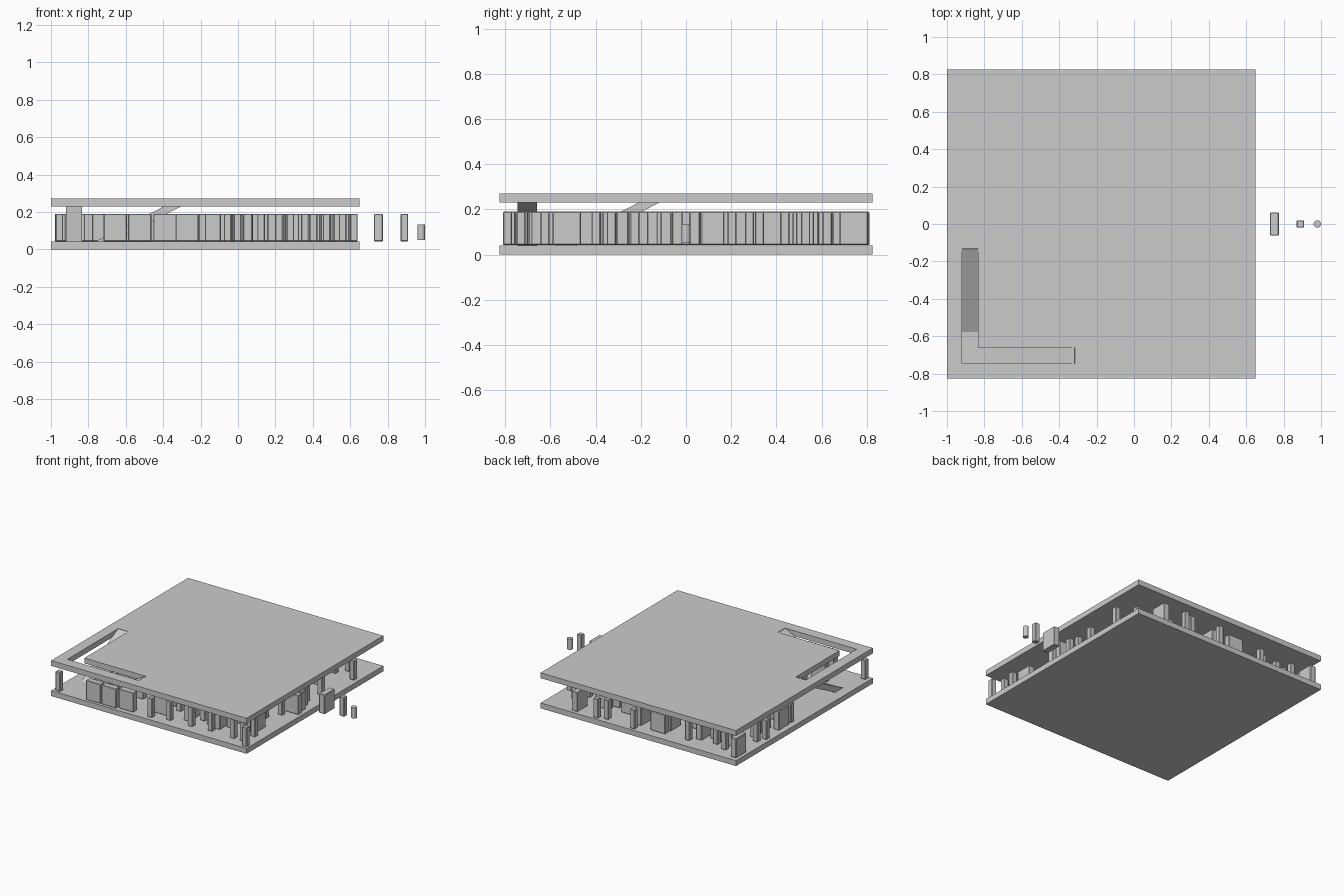
import bpy, bmesh, math, random
from mathutils import Matrix, Vector

if "Cube" in bpy.data.objects:
    bpy.data.objects.remove(bpy.data.objects["Cube"])

random.seed(7)


def mesh_object(name, bm):
    bmesh.ops.recalc_face_normals(bm, faces=bm.faces)
    me = bpy.data.meshes.new(name)
    bm.to_mesh(me)
    bm.free()
    ob = bpy.data.objects.new(name, me)
    bpy.context.collection.objects.link(ob)
    return ob


def extrude_profile(name, pts, depth, matrix=Matrix()):
    """Extrude a flat outline along its local z axis."""
    bm = bmesh.new()
    face = bm.faces.new([bm.verts.new((x, y, 0)) for x, y in pts])
    ext = bmesh.ops.extrude_face_region(bm, geom=[face])
    top = [v for v in ext["geom"] if isinstance(v, bmesh.types.BMVert)]
    bmesh.ops.translate(bm, verts=top, vec=(0, 0, depth))
    bmesh.ops.transform(bm, matrix=matrix, verts=bm.verts)
    return mesh_object(name, bm)


def rect(x0, y0, x1, y1):
    return [(x0, y0), (x1, y0), (x1, y1), (x0, y1)]


# floor and upper deck
deck = rect(-1, -0.825, 0.65, 0.825)
extrude_profile("lower_floor", deck, 0.041)
upper = extrude_profile("upper_deck", deck, 0.041, Matrix.Translation((0, 0, 0.23)))

# L-shaped stair opening
opening = [(-0.92, -0.745), (-0.315, -0.745), (-0.315, -0.66),
           (-0.835, -0.66), (-0.835, -0.13), (-0.92, -0.13)]
cutter = extrude_profile("opening_cutter", opening, 0.2, Matrix.Translation((0, 0, 0.15)))
cut = upper.modifiers.new("opening", 'BOOLEAN')
cut.operation = 'DIFFERENCE'
cut.solver = 'EXACT'
cut.object = cutter
cutter.hide_render = True
cutter.display_type = 'WIRE'
cutter.hide_set(True)

# two ramps: profile is (distance along run, height)
ramp = [(0, 0.04), (0.018, 0.0), (0.465, 0.232), (0.447, 0.27)]
along_y = Matrix(((0, 0, 1, -0.92), (1, 0, 0, -0.58), (0, 1, 0, 0), (0, 0, 0, 1)))
along_x = Matrix(((1, 0, 0, -0.765), (0, 0, 1, -0.745), (0, 1, 0, 0), (0, 0, 0, 1)))
extrude_profile("side_ramp", ramp, 0.085, along_y)
extrude_profile("front_ramp", ramp, 0.085, along_x)


# prototype meshes for the three kinds of furniture
def block_mesh(name, sx, sy, sz):
    bm = bmesh.new()
    bmesh.ops.create_cube(bm, size=1)
    bmesh.ops.scale(bm, vec=(sx, sy, sz), verts=bm.verts)
    bmesh.ops.translate(bm, vec=(0, 0, sz / 2), verts=bm.verts)
    bmesh.ops.bevel(bm, geom=bm.edges[:], offset=0.004, segments=1, affect='EDGES')
    me = bpy.data.meshes.new(name)
    bm.to_mesh(me)
    bm.free()
    return me


cabinet = block_mesh("cabinet", 0.048, 0.125, 0.148)
pillar = block_mesh("pillar", 0.04, 0.04, 0.148)


def place(name, mesh, x, y, turn=0):
    ob = bpy.data.objects.new(name, mesh)
    ob.location = (x, y, 0.042)
    ob.rotation_euler.z = turn * math.pi / 2
    bpy.context.collection.objects.link(ob)


# spare set standing outside the building
place("outside_cabinet", cabinet, 0.751, 0)
place("outside_pillar", pillar, 0.89, 0)
bm = bmesh.new()
bmesh.ops.create_cone(bm, cap_ends=True, segments=16, radius1=0.02, radius2=0.02, depth=0.082,
                      matrix=Matrix.Translation((0.98, 0, 0.092)))
mesh_object("outside_post", bm)

# furniture along the front edge: x, y, wide or not
front = [(-0.955, -0.79, 0), (-0.656, -0.785, 1), (-0.525, -0.785, 1), (-0.39, -0.77, 1),
         (-0.19, -0.775, 0), (-0.056, -0.74, 0), (0.124, -0.735, 0), (0.28, -0.72, 0),
         (0.474, -0.73, 0), (0.56, -0.73, 0), (0.62, -0.79, 0)]
taken = []
for x, y, wide in front:
    place("front_unit", cabinet if wide else pillar, x, y, 1)
    taken.append((x, y, 0.065 if wide else 0.02, 0.025))


# scattered furniture on the floor, kept clear of neighbours and ramps
def is_free(x, y, hx, hy):
    in_side = x - hx < -0.83 and -0.75 < y + hy and y - hy < -0.11
    in_front = x - hx < -0.3 and y - hy < -0.65
    if in_side or in_front:
        return False
    return all(abs(x - a) > hx + c + 0.01 or abs(y - b) > hy + d + 0.01
               for a, b, c, d in taken)


tries = 0
while len(taken) < 125 and tries < 4000:
    tries += 1
    wide = random.random() < 0.5
    turn = random.randint(0, 1)
    hx, hy = (0.024, 0.0625) if wide else (0.02, 0.02)
    if turn:
        hx, hy = hy, hx
    x = random.uniform(-0.985 + hx, 0.64 - hx)
    y = random.uniform(-0.81 + hy, 0.815 - hy)
    if is_free(x, y, hx, hy):
        place("cabinet" if wide else "pillar", cabinet if wide else pillar, x, y, turn)
        taken.append((x, y, hx, hy))
